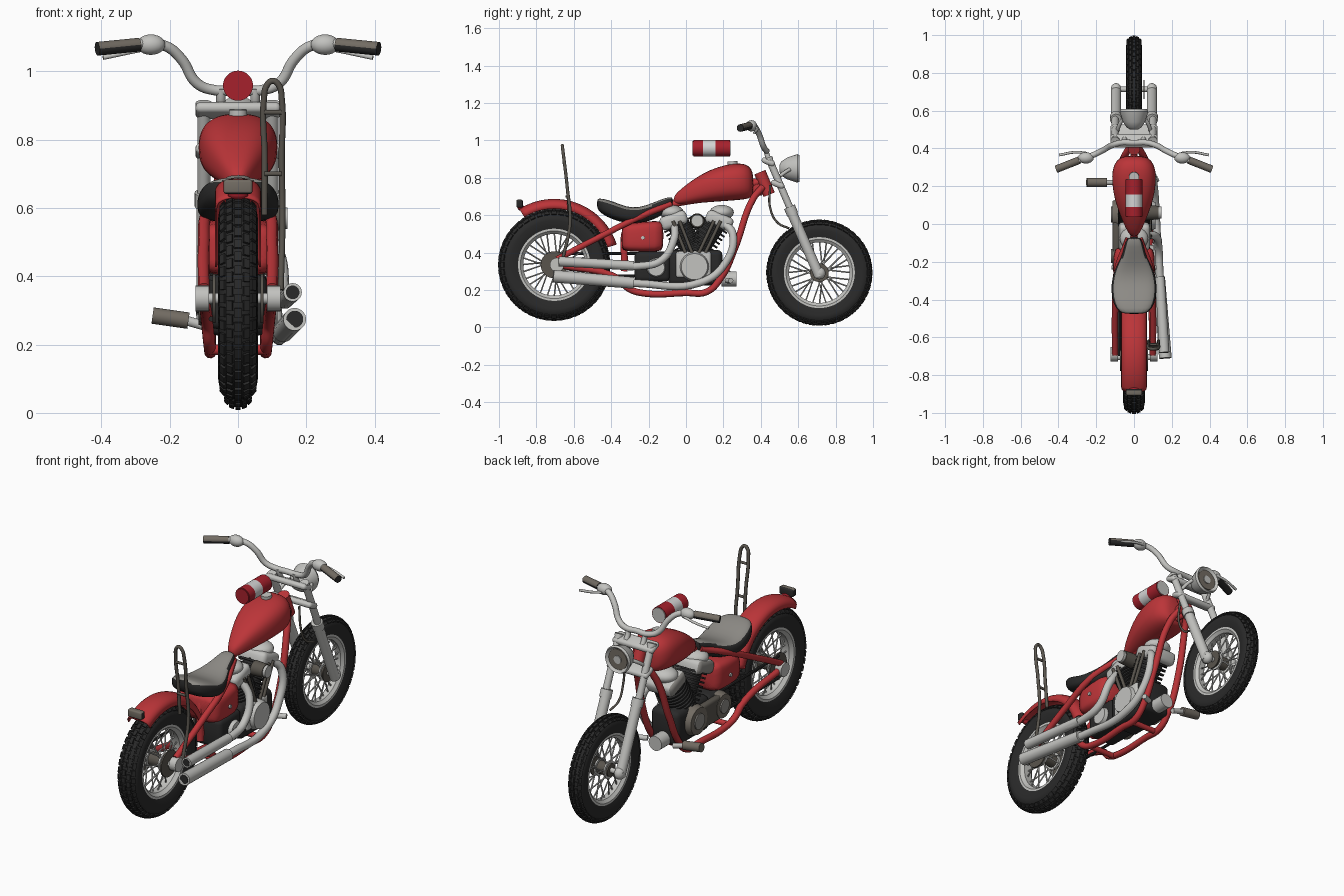
import bpy, bmesh, random
from math import sin, cos, pi, radians, copysign
from mathutils import Vector, Matrix

random.seed(4)
if "Cube" in bpy.data.objects:
    bpy.data.objects.remove(bpy.data.objects["Cube"])


def material(name, r, g, b):
    m = bpy.data.materials.new(name)
    m.use_nodes = True
    m.diffuse_color = (r, g, b, 1)
    m.node_tree.nodes["Principled BSDF"].inputs["Base Color"].default_value = (r, g, b, 1)
    return m


RED = material("red paint", 0.5, 0.035, 0.04)
SILVER = material("polished metal", 0.54, 0.54, 0.52)
BLACK = material("black rubber", 0.023, 0.023, 0.023)
DARK = material("dark metal", 0.1, 0.09, 0.075)
WORN = material("worn rubber", 0.17, 0.15, 0.125)
GREY = material("grey leather", 0.27, 0.26, 0.24)
WHITE = material("white paint", 0.65, 0.65, 0.65)
DEEP = material("crimson paint", 0.38, 0.015, 0.025)


def finish(name, bm, mats, angle=40):
    bmesh.ops.recalc_face_normals(bm, faces=bm.faces)
    me = bpy.data.meshes.new(name)
    bm.to_mesh(me)
    bm.free()
    ob = bpy.data.objects.new(name, me)
    bpy.context.collection.objects.link(ob)
    for m in mats if isinstance(mats, list) else [mats]:
        me.materials.append(m)
    bpy.ops.object.select_all(action="DESELECT")
    ob.select_set(True)
    bpy.context.view_layer.objects.active = ob
    bpy.ops.object.shade_smooth_by_angle(angle=radians(angle))
    return ob


def two_tone(ob, direction, limit):
    # second material on faces that look along a direction
    for p in ob.data.polygons:
        p.material_index = int(p.normal.dot(Vector(direction)) > limit)


def add_rod(bm, a, b, r, r2=None, n=16):
    a, b = Vector(a), Vector(b)
    d = b - a
    mat = Matrix.Translation((a + b) / 2) @ d.to_track_quat("Z", "Y").to_matrix().to_4x4()
    bmesh.ops.create_cone(bm, cap_ends=True, segments=n, radius1=r,
                          radius2=r if r2 is None else r2, depth=d.length, matrix=mat)


def rod(name, a, b, r, mat, r2=None, n=20):
    bm = bmesh.new()
    add_rod(bm, a, b, r, r2, n)
    return finish(name, bm, mat)


def box(name, c, size, mat, bevel=0.015, tilt=0):
    bm = bmesh.new()
    m = Matrix.Translation(c) @ Matrix.Rotation(tilt, 4, "X") @ Matrix.Diagonal((*size, 1))
    bmesh.ops.create_cube(bm, size=1, matrix=m)
    bmesh.ops.bevel(bm, geom=bm.edges[:], offset=bevel, segments=3, affect="EDGES", profile=0.5)
    return finish(name, bm, mat)


def ball(name, c, size, mat):
    bm = bmesh.new()
    bmesh.ops.create_uvsphere(bm, u_segments=20, v_segments=12, radius=1,
                              matrix=Matrix.Translation(c) @ Matrix.Diagonal((*size, 1)))
    return finish(name, bm, mat)


def tube(name, pts, r, mat):
    cu = bpy.data.curves.new(name, "CURVE")
    cu.dimensions = "3D"
    cu.bevel_depth, cu.bevel_resolution, cu.resolution_u, cu.use_fill_caps = r, 3, 8, True
    sp = cu.splines.new("BEZIER")
    sp.bezier_points.add(len(pts) - 1)
    for p, co in zip(sp.bezier_points, pts):
        p.co = co
        p.handle_left_type = p.handle_right_type = "AUTO"
    tmp = bpy.data.objects.new(name + " path", cu)
    bpy.context.collection.objects.link(tmp)
    bm = bmesh.new()
    bm.from_mesh(tmp.evaluated_get(bpy.context.evaluated_depsgraph_get()).to_mesh())
    bpy.data.objects.remove(tmp)
    return finish(name, bm, mat)


def skin(bm, rings, close_rows, close_cols):
    vs = [[bm.verts.new(p) for p in ring] for ring in rings]
    n, k = len(vs), len(vs[0])
    for i in range(n if close_rows else n - 1):
        for j in range(k if close_cols else k - 1):
            a, b = vs[i], vs[(i + 1) % n]
            bm.faces.new((a[j], a[(j + 1) % k], b[(j + 1) % k], b[j]))
    return vs


def loft(name, stations, mat, power=0.8, n=24):
    # each station: y, half width, bottom, top
    def ring(y, w, lo, hi):
        for i in range(n):
            c, s = cos(2 * pi * i / n), sin(2 * pi * i / n)
            yield (w * copysign(abs(c) ** power, c), y,
                   (lo + hi) / 2 + (hi - lo) / 2 * copysign(abs(s) ** power, s))
    bm = bmesh.new()
    vs = skin(bm, [list(ring(*s)) for s in stations], False, True)
    for end in (vs[0], vs[-1]):
        bm.faces.new(end)
    ob = finish(name, bm, mat, 60)
    ob.modifiers.new("smooth", "SUBSURF").levels = 1
    return ob


def lathe(name, c, profile, mat, n=64):
    # closed profile of (x, radius) spun about the x axis
    bm = bmesh.new()
    skin(bm, [[(c[0] + x, c[1] + r * cos(2 * pi * i / n), c[2] + r * sin(2 * pi * i / n))
               for x, r in profile] for i in range(n)], True, True)
    return finish(name, bm, mat)


# Wheels: tyre, tread blocks, rim, spokes, hub
def wheel(name, y, z, R, w, rim):
    c = Vector((0, y, z))
    arc = [(w * cos(a), rim + (R - rim) * (0.42 + 0.58 * sin(a)))
           for a in [pi * k / 10 for k in range(11)]]
    lathe(name + "_tyre", c, [(w * 0.7, rim - 0.005)] + arc + [(-w * 0.7, rim - 0.005)], BLACK)
    bm = bmesh.new()
    rows = 44
    for i in range(rows):
        for k in (-2, -1, 0, 1, 2):
            t = 2 * pi * (i + 0.5 * (k % 2)) / rows
            a = k * 0.42
            r = rim + (R - rim) * (0.42 + 0.58 * cos(a))
            m = (Matrix.Translation(c) @ Matrix.Rotation(t, 4, "X")
                 @ Matrix.Translation((w * sin(a), 0, r)) @ Matrix.Rotation(a, 4, "Y")
                 @ Matrix.Diagonal((w * 0.34, 0.026 + random.uniform(0, 0.006), 0.012, 1)))
            bmesh.ops.create_cube(bm, size=1, matrix=m)
    finish(name + "_tread", bm, BLACK, 20)
    lathe(name + "_rim", c, [(w * .72, rim + .004), (w * .72, rim - .014), (w * .4, rim - .03),
                             (-w * .4, rim - .03), (-w * .72, rim - .014), (-w * .72, rim + .004)], SILVER)
    bm = bmesh.new()
    for i in range(28):
        t, s = 2 * pi * i / 28, 1 if i % 2 else -1
        lean = t + (0.45 if i % 4 < 2 else -0.45)
        add_rod(bm, c + Vector((s * w * .7, .035 * cos(lean), .035 * sin(lean))),
                c + Vector((0, (rim - .02) * cos(t), (rim - .02) * sin(t))), .004, n=6)
    finish(name + "_spokes", bm, SILVER)
    rod(name + "_hub", c - Vector((w, 0, 0)), c + Vector((w, 0, 0)), .035, DARK)
    for s in (-1, 1):
        rod(name + "_hub_flange", c + Vector((s * w * .6, 0, 0)), c + Vector((s * w * .8, 0, 0)), .048, SILVER)


wheel("rear_wheel", -0.705, 0.335, 0.294, 0.058, 0.195)
wheel("front_wheel", 0.713, 0.293, 0.278, 0.042, 0.192)
rod("rear_axle", (-.12, -.705, .335), (.12, -.705, .335), .016, SILVER)
rod("front_axle", (-.12, .713, .293), (.12, .713, .293), .014, SILVER)
for s in (-1, 1):
    rod("rear_disc", (s * .066, -.705, .335), (s * .074, -.705, .335), .072, DARK, n=32)
    rod("axle_clamp", (s * .085, -.69, .335), (s * .125, -.69, .335), .038, SILVER)
rod("front_disc", (.05, .713, .293), (.056, .713, .293), .05, DARK, n=32)

# Rear fender
bm = bmesh.new()
skin(bm, [[(.068 * cos(a), -.705 + (.3 + .052 * sin(a) ** .6) * cos(t), .335 + (.3 + .052 * sin(a) ** .6) * sin(t))
           for a in [pi * k / 12 for k in range(13)]]
          for t in [radians(18 + 4 * i) for i in range(27)]], False, False)
fender = finish("rear_fender", bm, RED, 60)
fender.modifiers.new("thickness", "SOLIDIFY").thickness = 0.006
two_tone(box("tail_light", (0, -.89, .662), (.085, .035, .042), [BLACK, WORN], .008), (0, -.8, .6), .4)
ball("tail_lens", (0, -.882, .64), (.03, .018, .016), DEEP)

# Fuel tank, seat, oil tank
loft("fuel_tank", [(-.068, .015, .66, .7), (-.03, .042, .656, .74), (.05, .075, .663, .8),
                   (.13, .104, .67, .845), (.22, .118, .676, .873), (.29, .116, .681, .88),
                   (.335, .095, .688, .868), (.362, .06, .7, .83)], RED)
rod("tank_cap", (0, .25, .86), (0, .248, .888), .027, SILVER)
seat = loft("seat", [(-.478, .06, .635, .69), (-.45, .098, .605, .69), (-.39, .119, .575, .675),
                     (-.32, .122, .557, .643), (-.25, .108, .557, .64), (-.18, .07, .572, .665),
                     (-.12, .052, .605, .69), (-.065, .038, .645, .705)], [BLACK, GREY], .65)
two_tone(seat, (0, 0, 1), .72)
loft("oil_tank", [(-.345, .09, .42, .54), (-.33, .112, .405, .555), (-.14, .112, .4, .575),
                  (-.12, .09, .42, .56)], RED, .45)
for s in (-1, 1):
    rod("oil_tank_bolt", (s * .105, -.23, .48), (s * .118, -.23, .48), .01, SILVER)

# Frame tubes
rod("headstock", (0, .395, .83), (0, .445, .71), .032, RED)
tube("backbone", [(0, .39, .78), (0, .15, .7), (0, -.1, .65), (0, -.3, .56), (0, -.33, .3)], .019, RED)
for s in (-1, 1):
    tube("cradle_tube", [(s * .02, .41, .75), (s * .05, .36, .69), (s * .08, .26, .42), (s * .082, .19, .27),
                         (s * .082, .11, .19), (s * .082, 0, .185), (s * .082, -.24, .185),
                         (s * .085, -.31, .21), (s * .09, -.36, .26), (s * .1, -.68, .335)], .018, RED)
    tube("upper_stay", [(s * .1, -.69, .365), (s * .1, -.45, .49), (s * .09, -.25, .59), (s * .03, -.08, .66)], .017, RED)
for y in (-.26, .08):
    rod("cross_tube", (-.085, y, .185), (.085, y, .185), .015, RED)
box("frame_gusset", (0, .37, .75), (.03, .09, .09), RED)

# Fork, clamps, headlight
for s in (-1, 1):
    rod("fork_tube", (s * .1, .442, .905), (s * .1, .59, .56), .019, SILVER)
    rod("fork_slider", (s * .095, .565, .615), (s * .095, .713, .275), .027, SILVER)
    rod("slider_collar", (s * .096, .553, .645), (s * .096, .57, .605), .031, SILVER)
    ball("axle_lug", (s * .095, .713, .29), (.028, .033, .033), SILVER)
    rod("fork_cap", (s * .1, .438, .908), (s * .1, .443, .895), .024, SILVER)
    tube("handlebar_riser", [(s * .05, .45, .89), (s * .05, .435, .92), (s * .05, .428, .95)], .014, SILVER)
    tube("headlight_bracket", [(s * .09, .49, .8), (s * .075, .53, .83), (s * .06, .555, .845)], .01, SILVER)
for y, z in ((.45, .885), (.5, .765)):
    box("fork_clamp", (0, y - .01, z), (.25, .075, .032), SILVER, tilt=-.4)
lathe("headlight_shell", (0, 0, 0), [(-.06, .02), (-.05, .038), (-.02, .058), (.035, .076), (.048, .07),
                                     (.03, .055), (.02, .001), (-.06, .001)], SILVER, 32)
lamp = bpy.context.object
lamp.matrix_world = Matrix.Translation((0, .56, .85)) @ Matrix.Rotation(pi / 2, 4, "Z")
rod("headlight_lens", (0, .588, .85), (0, .597, .85), .056, WORN, n=32)
rod("headlight_bulb", (0, .595, .85), (0, .602, .85), .022, SILVER)
tube("brake_hose", [(.06, .45, .76), (.07, .45, .64), (.07, .49, .56), (.08, .55, .53)], .006, DARK)

# Handlebar, grips, levers
side = [(.07, .43, .945), (.12, .415, .965), (.165, .39, 1.035), (.21, .368, 1.073), (.27, .345, 1.08), (.4, .295, 1.066)]
tube("handlebar", [(-x, y, z) for x, y, z in reversed(side)] + [(0, .43, .945)] + side, .0155, SILVER)
for s in (-1, 1):
    two_tone(rod("grip", (s * .29, .338, 1.078), (s * .412, .29, 1.066), .02, [BLACK, WORN]), (0, 0, 1), .1)
    ball("lever_perch", (s * .255, .35, 1.078), (.042, .03, .03), SILVER)
    tube("lever", [(s * .25, .375, 1.07), (s * .31, .38, 1.058), (s * .395, .365, 1.04)], .007, SILVER)

# Floating canister
for y0, y1, m in ((.04, .09, DEEP), (.09, .157, WHITE), (.157, .235, DEEP)):
    rod("canister_band", (0, y0, .958), (0, y1, .958), .044, m, n=28)
for y, m in ((.038, DEEP), (.237, SILVER)):
    rod("canister_lid", (0, y - .002, .958), (0, y + .002, .958), .04, m)

# Engine: crankcase, finned cylinders, heads
box("crankcase", (0, .05, .32), (.17, .29, .19), BLACK, .03)
box("cam_cover", (.075, .04, .335), (.04, .19, .14), SILVER, .015)
box("gearbox", (0, -.18, .325), (.17, .19, .16), BLACK, .025)
rod("timing_cover", (.07, .045, .325), (.115, .045, .325), .085, SILVER, .07, 32)
rod("gearbox_cover", (.07, -.16, .32), (.105, -.16, .32), .055, SILVER, .045)
rod("oil_filter", (0, .19, .26), (0, .27, .26), .04, SILVER)
for y, tilt in ((-.055, -.11), (.165, .13)):
    base, top = Vector((0, y - tilt, .38)), Vector((0, y, .575))
    rod("cylinder_core", base, top, .06, BLACK)
    for k in range(8):
        p = base.lerp(top, .15 + .1 * k)
        rod("cylinder_fin", p, p + (top - base) * .045, .085, BLACK, n=28)
    head = box("cylinder_head", top + Vector((0, tilt * .1, -.003)), (.17, .15, .075), [SILVER, GREY], .025, -tilt * 3)
    two_tone(head, (-1, 0, 0), .3)
    ball("rocker_cover", top + Vector((0, tilt * .2, .04)), (.075, .065, .04), SILVER)
    for d in (-.015, .02):
        rod("pushrod_tube", (.085, .045 + d + tilt * .3, .4), (.085, y + d, .57), .009, DARK)
rod("air_cleaner", (.06, .06, .57), (.13, .06, .57), .04, DARK, .036, 28)
rod("air_cleaner_cap", (.12, .06, .57), (.145, .06, .57), .032, SILVER)

# Primary drive on the right
for y, r in ((.05, .085), (-.17, .075)):
    rod("primary_cover", (-.075, y, .33), (-.115, y, .33), r, WORN, r * .85, 32)
    rod("primary_cap", (-.11, y, .33), (-.122, y, .33), r * .5, GREY)
box("primary_case", (-.093, -.06, .33), (.04, .22, .13), DARK, .015)
for z in (.275, .395):
    rod("drive_belt", (-.078, -.18, z), (-.078, -.7, z), .008, BLACK, n=8)
rod("foot_peg", (-.25, .22, .285), (-.145, .22, .27), .024, WORN)
rod("peg_mount", (-.15, .22, .27), (-.08, .22, .25), .014, SILVER)
rod("brake_pedal", (.08, .22, .25), (.13, .24, .25), .014, SILVER)

# Exhaust pipes on the left
tube("rear_pipe", [(.07, -.06, .54), (.115, -.065, .47), (.13, -.13, .36), (.135, -.25, .328), (.15, -.45, .338), (.16, -.67, .352)], .021, SILVER)
tube("front_pipe", [(.06, .2, .56), (.09, .25, .5), (.105, .2, .33), (.115, .07, .238), (.13, -.25, .235), (.165, -.69, .272)], .021, SILVER)
for name, a, b, r in (("rear_silencer", (.137, -.28, .33), (.16, -.68, .353), .025),
                      ("front_silencer", (.133, -.28, .238), (.166, -.71, .274), .031)):
    rod(name, a, b, r, SILVER, r * 1.08)
    end = Vector(b)
    rod(name + "_outlet", end, end - Vector((0, .002, 0)), r * .8, BLACK)

# Tall back hoop
tube("back_hoop", [(.078, -.62, .58), (.078, -.635, .75), (.076, -.655, .92), (.085, -.66, .96), (.102, -.661, .972), (.119, -.66, .96),
                   (.128, -.655, .92), (.128, -.635, .75), (.13, -.62, .56), (.125, -.66, .36)], .009, DARK)
for z in (.7, .88):
    rod("hoop_bar", (.078, -.575 - z * .09, z), (.128, -.575 - z * .09, z), .007, DARK)
